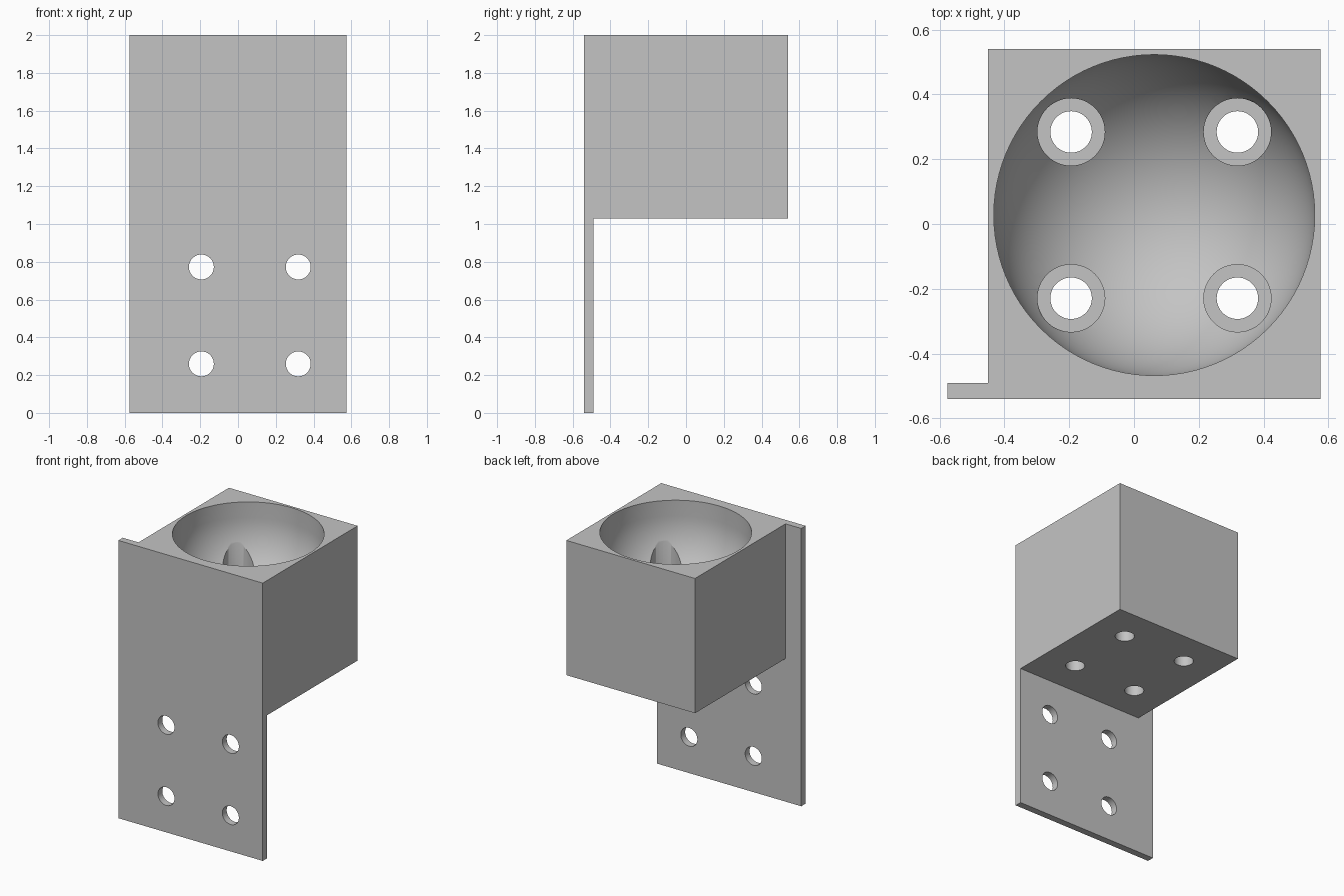
import bpy, bmesh, math
from mathutils import Matrix, Vector

if "Cube" in bpy.data.objects:
    bpy.data.objects.remove(bpy.data.objects["Cube"], do_unlink=True)

grey = bpy.data.materials.new("plain grey")
grey.use_nodes = True
colour = (0.55, 0.55, 0.55, 1)
grey.diffuse_color = colour
grey.node_tree.nodes["Principled BSDF"].inputs["Base Color"].default_value = colour


def add_object(name, bm):
    bmesh.ops.recalc_face_normals(bm, faces=bm.faces)
    mesh = bpy.data.meshes.new(name)
    bm.to_mesh(mesh)
    bm.free()
    mesh.materials.append(grey)
    obj = bpy.data.objects.new(name, mesh)
    bpy.context.collection.objects.link(obj)
    return obj


def box(name, low, high):
    low, high = Vector(low), Vector(high)
    bm = bmesh.new()
    bmesh.ops.create_cube(bm, size=1, matrix=Matrix.Translation((low + high) / 2)
                          @ Matrix.Diagonal((high - low).to_4d()))
    return add_object(name, bm)


def lathe(name, profile, centre, segments, tilt=0):
    """Turn an (radius, height) profile that starts and ends on the axis."""
    bm = bmesh.new()
    verts = [bm.verts.new((r, 0, z)) for r, z in profile]
    edges = [bm.edges.new(pair) for pair in zip(verts, verts[1:])]
    bmesh.ops.spin(bm, geom=verts + edges, cent=(0, 0, 0), axis=(0, 0, 1),
                   angle=math.tau, steps=segments)
    bmesh.ops.remove_doubles(bm, verts=bm.verts, dist=1e-5)
    bm.transform(Matrix.Translation(centre) @ Matrix.Rotation(tilt, 4, "X"))
    return add_object(name, bm)


def combine(target, tool, operation):
    mod = target.modifiers.new(operation, "BOOLEAN")
    mod.operation, mod.solver, mod.object = operation, "EXACT", tool
    bpy.context.view_layer.objects.active = target
    bpy.ops.object.modifier_apply(modifier=mod.name)
    bpy.data.objects.remove(tool, do_unlink=True)


# Mounting plate with the cup block standing on its back
bracket = box("cup_bracket", (-0.575, -0.54, 0), (0.575, -0.49, 2))
block = box("cup_block", (-0.45, -0.515, 1.03), (0.575, 0.54, 2))
combine(bracket, block, "UNION")

# Round-bottomed bowl with a short straight wall
cx, cy, radius, bowl_z = 0.0625, 0.0275, 0.495, 1.887
arc = [(radius * math.sin(a), -radius * math.cos(a))
       for a in (math.pi / 2 * i / 24 for i in range(1, 25))]
bowl = lathe("bowl_cutter", [(0, -radius)] + arc + [(radius, 0.3), (0, 0.3)],
             (cx, cy, bowl_z), 96)
combine(bracket, bowl, "DIFFERENCE")

# Four counterbored holes in the bowl floor, four plain holes in the plate
pitch = 0.2565
for sx in (-1, 1):
    for sy in (-1, 1):
        x = cx + sx * pitch
        stepped = [(0, -0.3), (0.064, -0.3), (0.064, 0), (0.104, 0), (0.104, 0.7), (0, 0.7)]
        combine(bracket, lathe("floor_hole_cutter", stepped,
                               (x, cy + sy * pitch, 1.2), 48), "DIFFERENCE")
        plain = [(0, -0.1), (0.066, -0.1), (0.066, 0.1), (0, 0.1)]
        combine(bracket, lathe("plate_hole_cutter", plain,
                               (x, -0.515, 0.516 + sy * pitch), 48, math.pi / 2), "DIFFERENCE")

# Smooth bowl and holes, crisp edges elsewhere
bpy.ops.object.select_all(action="DESELECT")
bracket.select_set(True)
bpy.context.view_layer.objects.active = bracket
bpy.ops.object.shade_smooth_by_angle(angle=math.radians(30))
